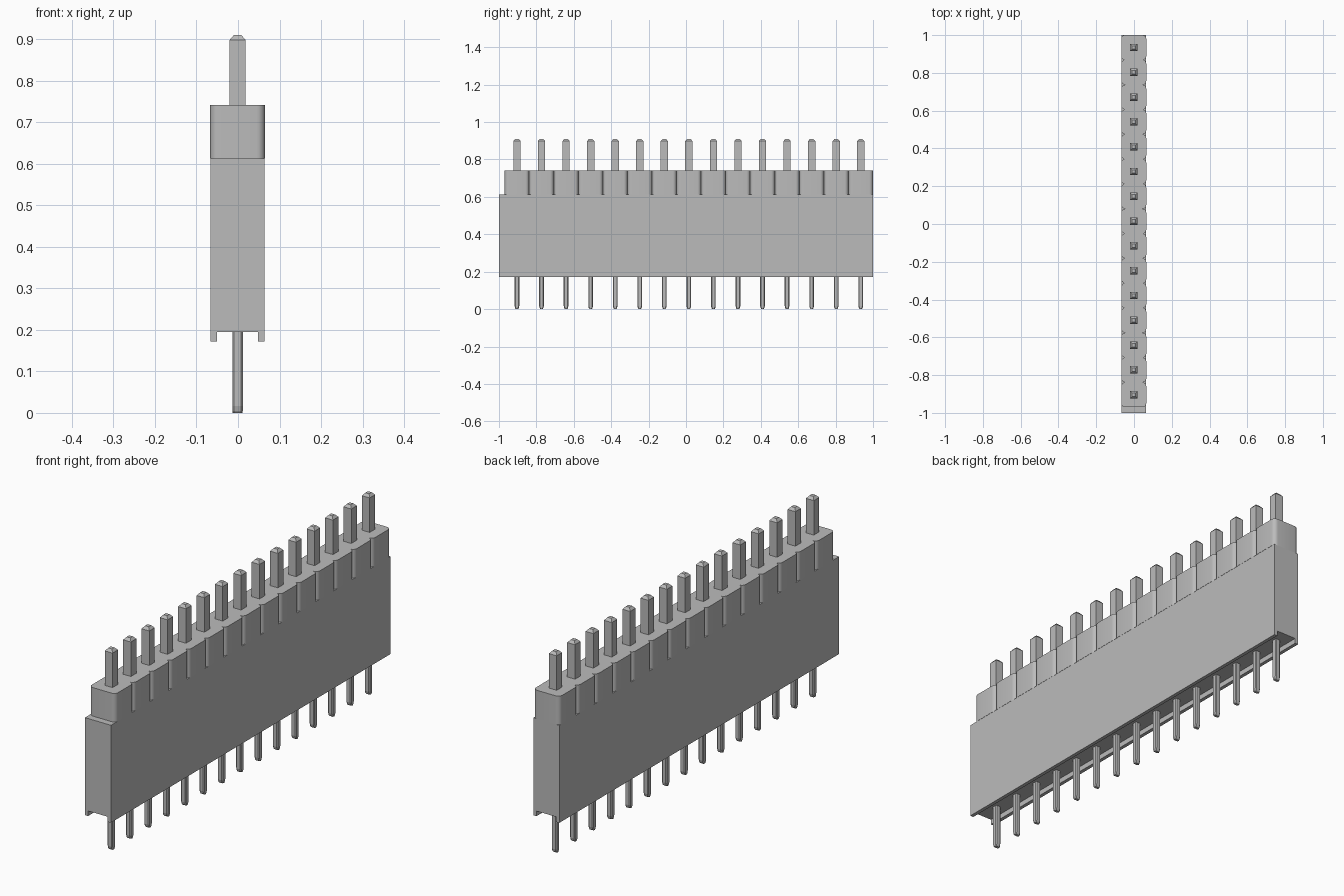
import bpy
import bmesh
import math

cube = bpy.data.objects.get("Cube")
if cube:
    bpy.data.objects.remove(cube, do_unlink=True)

PINS = 15
PITCH = 0.1313
FIRST = 1.0 - PITCH * (PINS - 0.5)   # y of the front pin
MID = -0.001                         # x of the pin row

grey = bpy.data.materials.new("plain grey")
grey.use_nodes = True
grey.diffuse_color = (0.5, 0.5, 0.5, 1)
grey.node_tree.nodes["Principled BSDF"].inputs["Base Color"].default_value = (0.5, 0.5, 0.5, 1)


def loft(name, rings):
    """Join closed rings of points into a capped solid."""
    bm = bmesh.new()
    loops = [[bm.verts.new(p) for p in ring] for ring in rings]
    n = len(loops[0])
    for a, b in zip(loops, loops[1:]):
        for i in range(n):
            j = (i + 1) % n
            bm.faces.new((a[i], a[j], b[j], b[i]))
    bm.faces.new(loops[0])
    bm.faces.new(loops[-1])
    bmesh.ops.recalc_face_normals(bm, faces=bm.faces)
    mesh = bpy.data.meshes.new(name)
    bm.to_mesh(mesh)
    bm.free()
    mesh.materials.append(grey)
    return mesh


def place(name, mesh, location=(0, 0, 0)):
    obj = bpy.data.objects.new(name, mesh)
    obj.location = location
    bpy.context.collection.objects.link(obj)
    return obj


# Housing: a block profile with a channel along the underside
left, right, wall = -0.066, 0.064, 0.016
profile = [(left, 0.172), (left + wall, 0.172), (left + wall, 0.195),
           (right - wall, 0.195), (right - wall, 0.172), (right, 0.172),
           (right, 0.613), (left, 0.613)]
place("housing", loft("housing", [[(x, y, z) for x, z in profile] for y in (-1, 1)]))

# Scalloped top strip: one rounded segment per pin
half, radius, steps = 0.066, 0.02, 6
edge = []
for i in range(PINS):
    centre = FIRST + i * PITCH
    for side in (-1, 1):
        for k in range(steps + 1):
            a = math.radians(90) * (k / steps if side > 0 else k / steps - 1)
            point = (half - radius + radius * math.cos(a),
                     centre + side * (PITCH / 2 - radius) + radius * math.sin(a))
            if not edge or math.dist(point, edge[-1]) > 1e-4:
                edge.append(point)
outline = [(MID + x, y) for x, y in edge] + [(MID - x, y) for x, y in reversed(edge)]
strip = place("scalloped_strip",
              loft("scalloped_strip", [[(x, y, z) for x, y in outline] for z in (0.613, 0.742)]))
bpy.ops.object.select_all(action="DESELECT")
strip.select_set(True)
bpy.context.view_layer.objects.active = strip
bpy.ops.object.shade_smooth_by_angle(angle=math.radians(30))


def square(hx, hy, z):
    return [(-hx, -hy, z), (hx, -hy, z), (hx, hy, z), (-hx, hy, z)]


def octagon(hx, hy, z, cut=0.004):
    return [(-hx + cut, -hy, z), (hx - cut, -hy, z), (hx, -hy + cut, z), (hx, hy - cut, z),
            (hx - cut, hy, z), (-hx + cut, hy, z), (-hx, hy - cut, z), (-hx, -hy + cut, z)]


# Pins: square posts above, thinner legs below
post = loft("post", [square(0.0195, 0.0195, 0.73), square(0.0195, 0.0195, 0.898),
                     square(0.009, 0.009, 0.91)])
leg = loft("leg", [octagon(0.012, 0.006, 0), octagon(0.0125, 0.0095, 0.005),
                   octagon(0.0125, 0.0125, 0.016), octagon(0.0125, 0.0125, 0.21)])
for i in range(PINS):
    spot = (MID, FIRST + i * PITCH, 0)
    place(f"upper_pin_{i + 1}", post, spot)
    place(f"lower_pin_{i + 1}", leg, spot)
